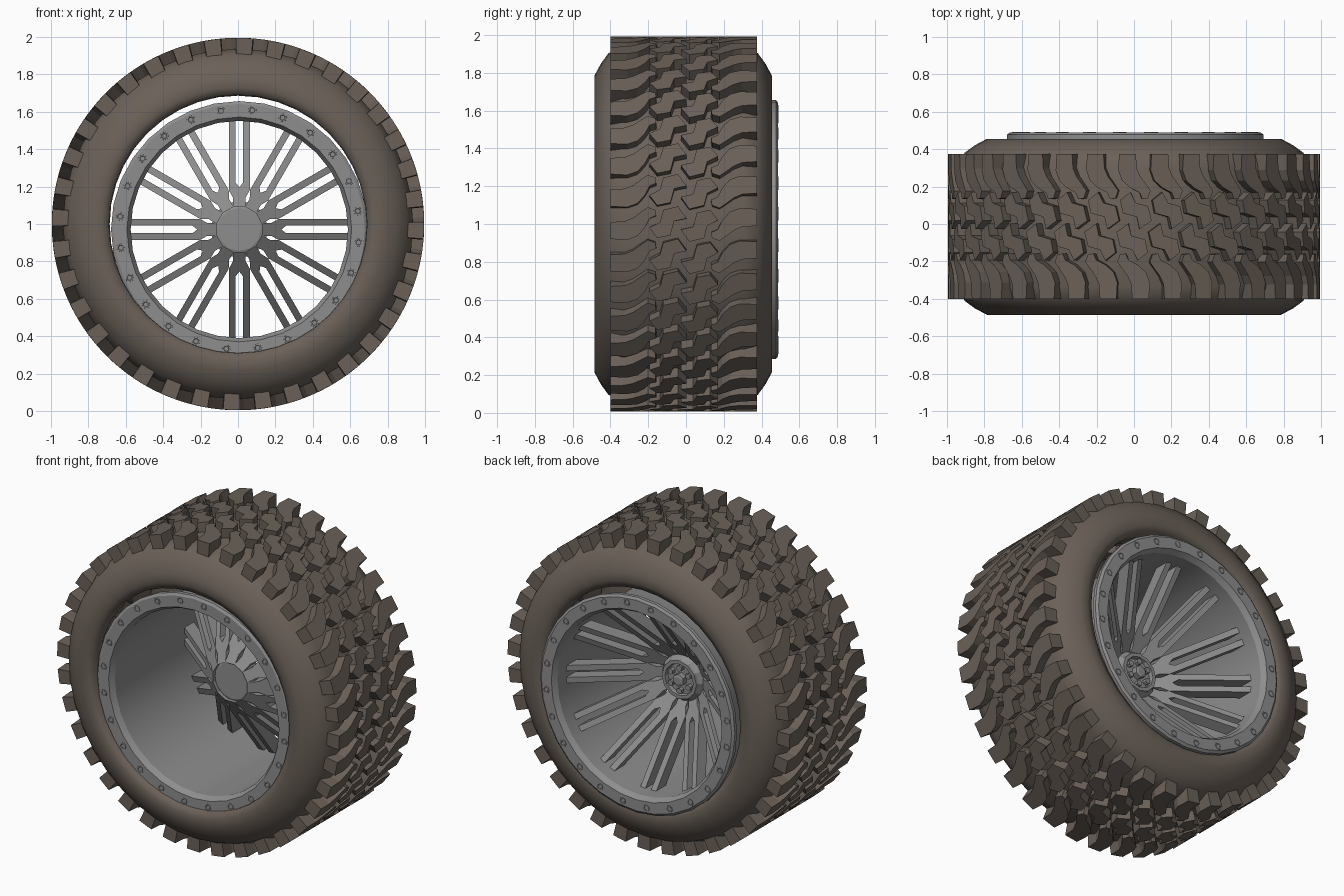
import bpy, bmesh, math
from math import sin, cos, pi

if "Cube" in bpy.data.objects:
    bpy.data.objects.remove(bpy.data.objects["Cube"])

RIM_X, RIM_Z = 0.007, 0.971     # the rim sits slightly below the tire centre
MID = -0.0125                   # middle of the tread in y

rubber = bpy.data.materials.new("rubber")
rubber.diffuse_color = (0.145, 0.118, 0.098, 1)
rubber.use_nodes = True
rubber.node_tree.nodes["Principled BSDF"].inputs["Base Color"].default_value = rubber.diffuse_color
metal = bpy.data.materials.new("metal")
metal.diffuse_color = (0.27, 0.27, 0.27, 1)
metal.use_nodes = True
metal.node_tree.nodes["Principled BSDF"].inputs["Base Color"].default_value = metal.diffuse_color


def polar(r, a, y, zc):
    """Point around the wheel axis; a is measured from the top towards +x."""
    return (r * sin(a), y, zc + r * cos(a))


def finish(name, bm, mat, smooth=None):
    bmesh.ops.recalc_face_normals(bm, faces=bm.faces)
    me = bpy.data.meshes.new(name)
    bm.to_mesh(me)
    bm.free()
    ob = bpy.data.objects.new(name, me)
    bpy.context.collection.objects.link(ob)
    me.materials.append(mat)
    if mat is metal:
        ob.location.x = RIM_X
    if smooth:
        bpy.ops.object.select_all(action='DESELECT')
        ob.select_set(True)
        bpy.context.view_layer.objects.active = ob
        bpy.ops.object.shade_smooth_by_angle(angle=math.radians(smooth))
    return ob


def lathe(bm, profile, n, zc, closed=False, xc=0.0):
    """Revolve (r, y) points about the y axis; r = 0 collapses to a pole."""
    rows = []
    for r, y in profile:
        if r == 0:
            rows.append([bm.verts.new((xc, y, zc))] * n)
        else:
            ring = []
            for i in range(n):
                x, yy, z = polar(r, 2 * pi * i / n, y, zc)
                ring.append(bm.verts.new((x + xc, yy, z)))
            rows.append(ring)
    pairs = list(zip(rows, rows[1:]))
    if closed:
        pairs.append((rows[-1], rows[0]))
    for p, q in pairs:
        for i in range(n):
            j = (i + 1) % n
            vs = list(dict.fromkeys([p[i], p[j], q[j], q[i]]))
            if len(vs) > 2:
                bm.faces.new(vs)


def prism(bm, low, high):
    """Solid between two matching outlines."""
    a = [bm.verts.new(p) for p in low]
    b = [bm.verts.new(p) for p in high]
    bm.faces.new(a)
    bm.faces.new(b)
    for i in range(len(a)):
        j = (i + 1) % len(a)
        bm.faces.new((a[i], a[j], b[j], b[i]))


# Tire carcass
half = [(0.685, 0.40), (0.69, 0.455), (0.73, 0.47), (0.785, 0.47),
        (0.85, 0.435), (0.905, 0.395), (0.935, 0.32)]
profile = [(r, -0.015 - y) for r, y in half] + [(r, -0.015 + y) for r, y in reversed(half)]
bm = bmesh.new()
lathe(bm, profile, 40, 1.0)
finish("tire_body", bm, rubber, 80)

# Tread blocks: outlines as (tangential, sideways), repeated and point-mirrored
N = 36
shoulder = [(-0.08, 0.3875), (0.01, 0.3875), (0.015, 0.31), (0.035, 0.265), (0.065, 0.225),
            (0.09, 0.19), (0.075, 0.15), (0.045, 0.145), (0.03, 0.18), (-0.02, 0.205),
            (-0.065, 0.245), (-0.085, 0.30)]
centre = [(-0.075, 0.14), (-0.02, 0.182), (0.01, 0.125), (0.075, 0.108), (0.095, 0.03),
          (0.03, -0.015), (0.015, 0.05), (-0.06, 0.07)]
for name, outline, r0 in (("shoulder_lugs", shoulder, 0.885), ("centre_tread_blocks", centre, 0.92)):
    bm = bmesh.new()
    for side in (1, -1):
        for i in range(N):
            a = 2 * pi * i / N
            prism(bm, *[[polar(r, a + side * t, MID + side * y, 1.0) for t, y in outline]
                        for r in (r0, 0.994)])
    finish(name, bm, rubber)

# Rim barrel with a flange at each end
bm = bmesh.new()
lathe(bm, [(0.58, -0.42), (0.60, -0.455), (0.67, -0.455), (0.685, -0.445), (0.685, -0.42),
           (0.61, -0.42), (0.595, -0.38), (0.595, 0.42), (0.61, 0.455), (0.685, 0.455),
           (0.685, 0.477), (0.67, 0.488), (0.60, 0.488), (0.58, 0.455)], 32, RIM_Z, closed=True)
finish("rim", bm, metal, 25)

# Flange bolts, both sides
bm = bmesh.new()
for k in range(24):
    x, _, z = polar(0.64, math.radians(6.2 + 15 * k), 0, RIM_Z)
    for y, s in ((-0.455, -1), (0.488, 1)):
        lathe(bm, [(0.023, y - s * 0.004), (0.022, y + s * 0.003), (0.015, y + s * 0.003),
                   (0.013, y + s * 0.0008), (0, y + s * 0.0008)], 8, z, xc=x)
finish("flange_bolts", bm, metal)

# Spokes: 12 pairs of bars leaning outward to the back, on a forked root
bm = bmesh.new()


def spoke_part(a, outline, dy0, dy1):
    """Outline of (radius, sideways) laid on the spoke cone, thickened in y."""
    def place(r, w, dy):
        y = -0.02 + (r - 0.14) * 0.8 + dy
        return (r * sin(a) + w * cos(a), y, RIM_Z + r * cos(a) - w * sin(a))
    prism(bm, [place(r, w, dy0) for r, w in outline], [place(r, w, dy1) for r, w in outline])


for k in range(12):
    a = 2 * pi * k / 12
    for s in (1, -1):
        spoke_part(a, [(0.23, s * 0.020), (0.23, s * 0.056), (0.588, s * 0.056), (0.588, s * 0.020)],
                   -0.055, 0.04)
    spoke_part(a, [(0.12, -0.034), (0.17, -0.034), (0.21, -0.056), (0.25, -0.056), (0.25, -0.020),
                   (0.225, 0.0), (0.25, 0.020), (0.25, 0.056), (0.21, 0.056), (0.17, 0.034),
                   (0.12, 0.034)], -0.055, 0.04)
finish("spokes", bm, metal)

# Hub with a front cap and a recessed back
bm = bmesh.new()
lathe(bm, [(0, -0.07), (0.115, -0.07), (0.155, -0.055), (0.155, 0.01),
           (0.125, 0.045), (0.122, 0.06), (0.10, 0.06), (0.095, 0.035), (0, 0.035)], 12, RIM_Z)
finish("hub", bm, metal)

# Hub nuts at the back
bm = bmesh.new()
lathe(bm, [(0, 0.03), (0.04, 0.03), (0.04, 0.07), (0.025, 0.075), (0, 0.075)], 6, RIM_Z)
for k in range(6):
    x, _, z = polar(0.072, 2 * pi * k / 6, 0, RIM_Z)
    lathe(bm, [(0, 0.03), (0.019, 0.03), (0.019, 0.06), (0, 0.06)], 6, z, xc=x)
finish("hub_nuts", bm, metal)
